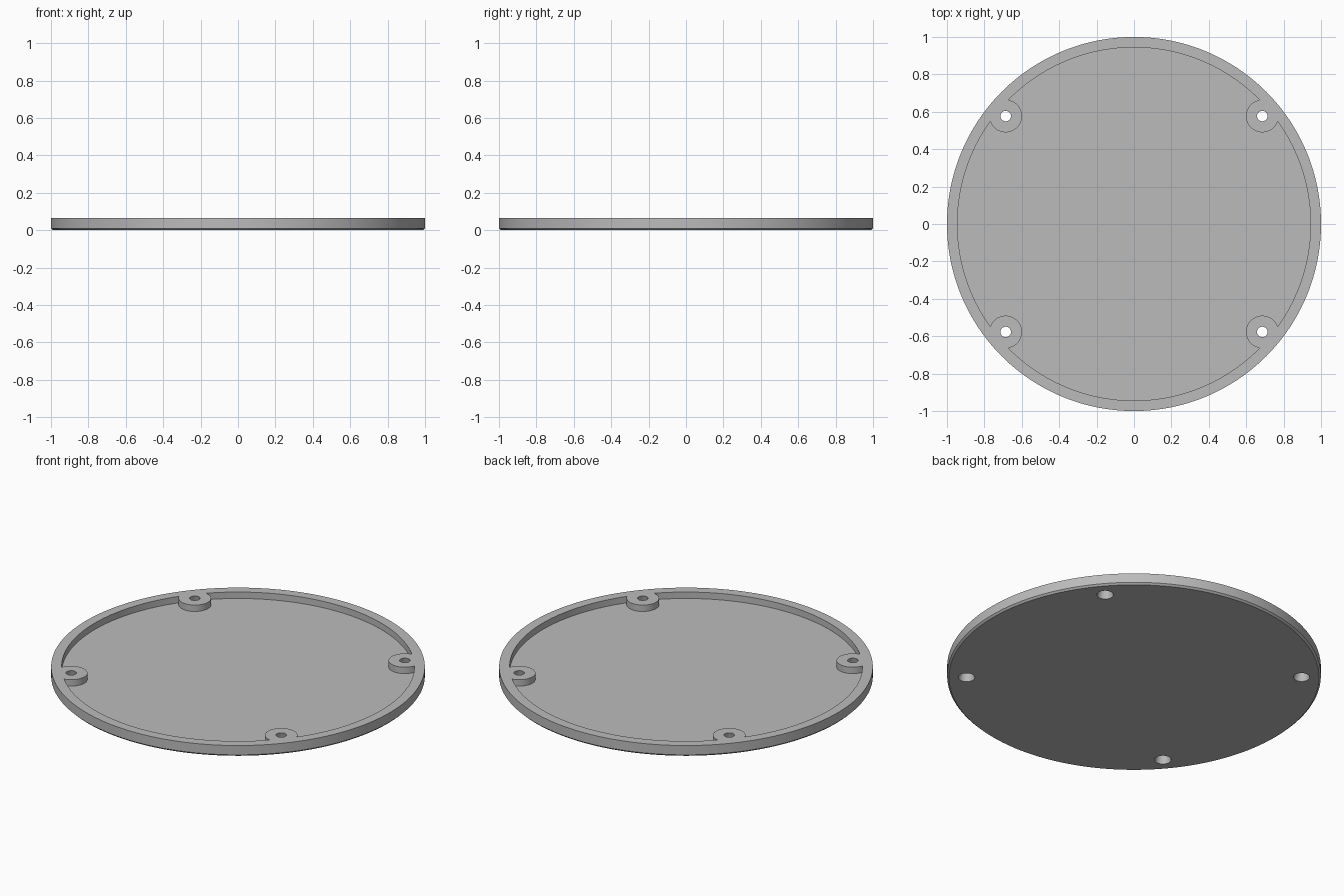
import bpy
import math

cube = bpy.data.objects.get("Cube")
if cube:
    bpy.data.objects.remove(cube, do_unlink=True)

HEIGHT, FLOOR, CHAMFER = 0.065, 0.027, 0.01
INNER_RADIUS = 0.944
SCREW_X, SCREW_Y = 0.686, 0.577
BOSS_RADIUS = 0.087

grey = bpy.data.materials.new("plain grey")
grey.use_nodes = True
colour = (0.5, 0.5, 0.5, 1)
grey.diffuse_color = colour
grey.node_tree.nodes["Principled BSDF"].inputs["Base Color"].default_value = colour


def lathe(name, profile, segments, x=0, y=0):
    """Closed solid of revolution from (radius, z) rings, bottom to top."""
    verts, faces = [], []
    for radius, z in profile:
        for i in range(segments):
            a = 2 * math.pi * i / segments
            verts.append((x + radius * math.cos(a), y + radius * math.sin(a), z))
    for r in range(len(profile) - 1):
        lo, hi = r * segments, (r + 1) * segments
        for i in range(segments):
            j = (i + 1) % segments
            faces.append((lo + i, lo + j, hi + j, hi + i))
    faces.append(tuple(reversed(range(segments))))
    faces.append(tuple(range(len(verts) - segments, len(verts))))
    mesh = bpy.data.meshes.new(name)
    mesh.from_pydata(verts, [], faces)
    mesh.materials.append(grey)
    obj = bpy.data.objects.new(name, mesh)
    bpy.context.collection.objects.link(obj)
    return obj


def subtract(target, cutter):
    """Cut one solid out of another and discard the cutter."""
    mod = target.modifiers.new("cut", "BOOLEAN")
    mod.operation = "DIFFERENCE"
    mod.solver = "EXACT"
    mod.object = cutter
    bpy.context.view_layer.objects.active = target
    bpy.ops.object.modifier_apply(modifier=mod.name)
    bpy.data.objects.remove(cutter, do_unlink=True)


corners = [(sx * SCREW_X, sy * SCREW_Y) for sx in (-1, 1) for sy in (-1, 1)]

# Round plate with a small chamfer under the rim
cover = lathe("round_cover", [(1 - CHAMFER, 0), (1, CHAMFER), (1, HEIGHT)], 192)

# Recess inside the rim, leaving the four screw bosses standing
recess = lathe("recess_cutter", [(INNER_RADIUS, FLOOR), (INNER_RADIUS, 0.2)], 192)
for x, y in corners:
    subtract(recess, lathe("boss_shape", [(BOSS_RADIUS, -0.1), (BOSS_RADIUS, 0.3)], 64, x, y))
subtract(cover, recess)

# Tapered screw holes, wider underneath
for x, y in corners:
    subtract(cover, lathe("hole_cutter", [(0.047, -0.01), (0.028, HEIGHT), (0.028, 0.1)], 48, x, y))

# Smooth round walls with crisp edges
bpy.ops.object.select_all(action="DESELECT")
cover.select_set(True)
bpy.context.view_layer.objects.active = cover
bpy.ops.object.shade_smooth_by_angle(angle=math.radians(30))
